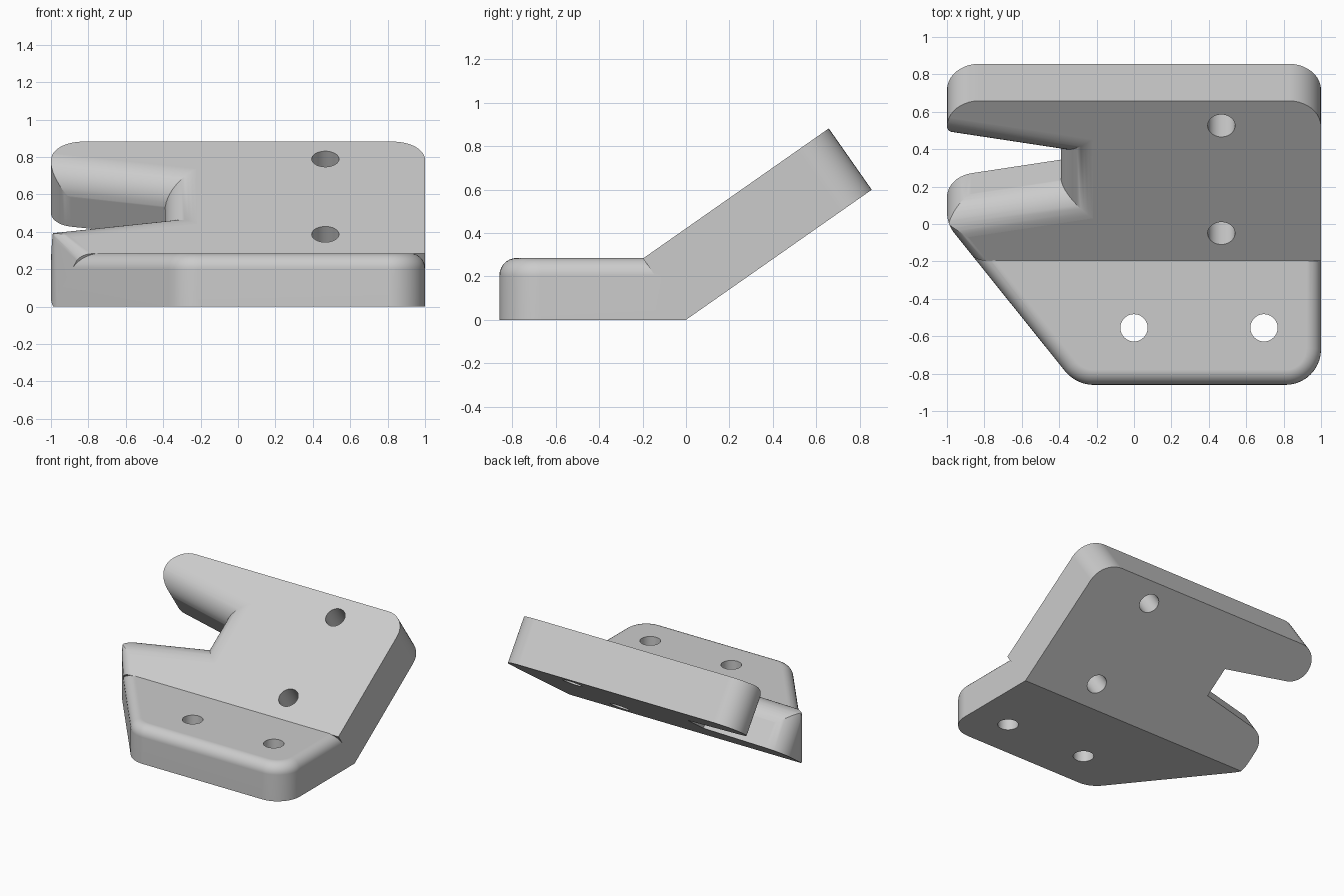
import bpy, bmesh, math
from mathutils import Vector, Matrix

cube = bpy.data.objects.get("Cube")
if cube:
    bpy.data.objects.remove(cube, do_unlink=True)

TILT = math.radians(35)
C, S = math.cos(TILT), math.sin(TILT)
THICK, LENGTH, HEIGHT, FRONT = 0.345, 1.045, 0.285, -0.86
EDGE_R, SLOT_R, HOLE_R = 0.08, 0.17, 0.073
# local axes of the tilted plate: x, up the slope, out of the plate
ARM = Matrix(((1, 0, 0, 0), (0, C, -S, 0), (0, S, C, 0), (0, 0, 0, 1)))

grey = bpy.data.materials.new("plain_grey")
grey.use_nodes = True
grey.diffuse_color = (0.6, 0.6, 0.6, 1)
grey.node_tree.nodes["Principled BSDF"].inputs["Base Color"].default_value = (0.6, 0.6, 0.6, 1)


def rounded(points, segs=10):
    """Outline from (x, y, radius) corners."""
    out = []
    for i, (x, y, r) in enumerate(points):
        p = Vector((x, y))
        if r == 0:
            out.append(p)
            continue
        a = (Vector(points[i - 1][:2]) - p).normalized()
        b = (Vector(points[(i + 1) % len(points)][:2]) - p).normalized()
        half = a.angle(b) / 2
        centre = p + (a + b).normalized() * (r / math.sin(half))
        start = p + a * (r / math.tan(half)) - centre
        end = p + b * (r / math.tan(half)) - centre
        sweep = math.pi - 2 * half
        for k in range(segs + 1):
            t = k / segs
            v = (start * math.sin((1 - t) * sweep) + end * math.sin(t * sweep)) / math.sin(sweep)
            out.append(centre + v)
    return out


def loft(layers):
    """Closed solid through (height, outline) layers."""
    bm = bmesh.new()
    rings = [[bm.verts.new((p[0], p[1], h)) for p in pts] for h, pts in layers]
    n = len(rings[0])
    bm.faces.new(rings[0][::-1])
    bm.faces.new(rings[-1])
    for lo, hi in zip(rings, rings[1:]):
        for i in range(n):
            j = (i + 1) % n
            bm.faces.new((lo[i], lo[j], hi[j], hi[i]))
    bmesh.ops.recalc_face_normals(bm, faces=bm.faces)
    return bm


def make(name, bm):
    me = bpy.data.meshes.new(name)
    bm.to_mesh(me)
    bm.free()
    me.materials.append(grey)
    ob = bpy.data.objects.new(name, me)
    bpy.context.collection.objects.link(ob)
    return ob


def combine(target, other, operation):
    mod = target.modifiers.new("combine", 'BOOLEAN')
    mod.operation, mod.object, mod.solver = operation, other, 'EXACT'
    bpy.context.view_layer.objects.active = target
    bpy.ops.object.modifier_apply(modifier=mod.name)
    bpy.data.objects.remove(other, do_unlink=True)


def trim(bm, normal, dist):
    """Cut away everything beyond a plane and cap the cut."""
    bmesh.ops.bisect_plane(bm, geom=bm.verts[:] + bm.edges[:] + bm.faces[:], dist=1e-5,
                           plane_co=normal * dist, plane_no=normal, clear_outer=True)
    bmesh.ops.holes_fill(bm, edges=[e for e in bm.edges if e.is_boundary], sides=0)
    bmesh.ops.recalc_face_normals(bm, faces=bm.faces)


def round_wedge(bm, na, da, nb, db, r, segs=7):
    """Round the edge between two planes with a fan of tangent cuts."""
    c = na.dot(nb)
    b = ((db - r) - c * (da - r)) / (1 - c * c)
    axis = na * ((da - r) - c * b) + nb * b
    for k in range(1, segs):
        n = na.slerp(nb, k / segs)
        trim(bm, n, n.dot(axis) + r)


# Slanted left side, shared by foot and tilted plate
slant = Vector((-0.86, -0.69, 0)).normalized()
slant_d = slant.dot(Vector((-1, 0, 0)))

# Flat foot with rounded top edge
bm = loft([(h, rounded([(-1, 0, 0), (-0.31, FRONT, 0.2), (1, FRONT, 0.19), (1, 0, 0)]))
           for h in (0, HEIGHT)])
rim = [e for e in bm.edges if all(v.co.z > HEIGHT - 0.001 for v in e.verts)]
bmesh.ops.bevel(bm, geom=rim, offset=EDGE_R, segments=7, profile=0.5, affect='EDGES')
body = make("angled_bracket", bm)

# Tilted plate with a fork opening on the side
SLOPE, SLOT_X, LOW, HIGH = 0.185, -0.39, 0.42, 0.652


def slot(x, f=0):
    """Lower and upper slot wall at x, widened by f."""
    d = (SLOT_X - x) * SLOPE
    w = f * math.hypot(1, SLOPE)
    return LOW - d - w, HIGH + d + w


low, high = slot(-1)
fork = rounded([(1, 0, 0), (1, LENGTH, 0.17), (-1, LENGTH, 0.17), (-1, high, 0.13),
                (SLOT_X, HIGH, 0), (SLOT_X, LOW, 0), (-1, low, 0.16), (-1, 0, 0)])
bm = loft([(0, fork), (THICK, fork)])
bm.transform(ARM)
plate_up = Vector((0, -S, C))
trim(bm, slant, slant_d)
round_wedge(bm, plate_up, THICK, slant, slant_d, EDGE_R)
plate = make("tilted_plate", bm)

# Flared cutter rounds the upper rim of the fork
layers = []
base_n = THICK - SLOT_R
steps = [(base_n - 0.04, -0.01)]
for k in range(1, 13):
    a = math.radians(7.5 * k)
    steps.append((base_n + SLOT_R * math.sin(a), SLOT_R * (1 - math.cos(a))))
steps.append((THICK + 0.05, SLOT_R))
for h, f in steps:
    inner, outer = SLOT_X + f, -1.3
    (l0, h0), (l1, h1) = slot(outer, f), slot(inner, f)
    layers.append((h, [(outer, l0), (inner, l1), (inner, h1), (outer, h0)]))
bm = loft(layers)
bm.transform(ARM)
combine(plate, make("fork_cutter", bm), 'DIFFERENCE')
combine(body, plate, 'UNION')

# Soft upright corner where the slant meets the side
bm = bmesh.new()
bm.from_mesh(body.data)
round_wedge(bm, slant, slant_d, Vector((-1, 0, 0)), 1, 0.19, 5)
bm.to_mesh(body.data)
bm.free()

# Bolt holes: two through the foot, two square to the tilted plate
upright = Matrix.Identity(4)
for frame, x, y in ((upright, 0, -0.555), (upright, 0.695, -0.555),
                    (ARM, 0.467, 0.181), (ARM, 0.467, 0.883)):
    ring = [(x + HOLE_R * math.cos(a), y + HOLE_R * math.sin(a))
            for a in (math.tau * k / 40 for k in range(40))]
    bm = loft([(-0.2, ring), (0.5, ring)])
    bm.transform(frame)
    combine(body, make("hole_cutter", bm), 'DIFFERENCE')

# Smooth curves, crisp edges
for ob in bpy.context.selected_objects:
    ob.select_set(False)
body.select_set(True)
bpy.context.view_layer.objects.active = body
bpy.ops.object.shade_smooth_by_angle(angle=math.radians(25))
body.modifiers.new("flat_shading", 'WEIGHTED_NORMAL').keep_sharp = True
